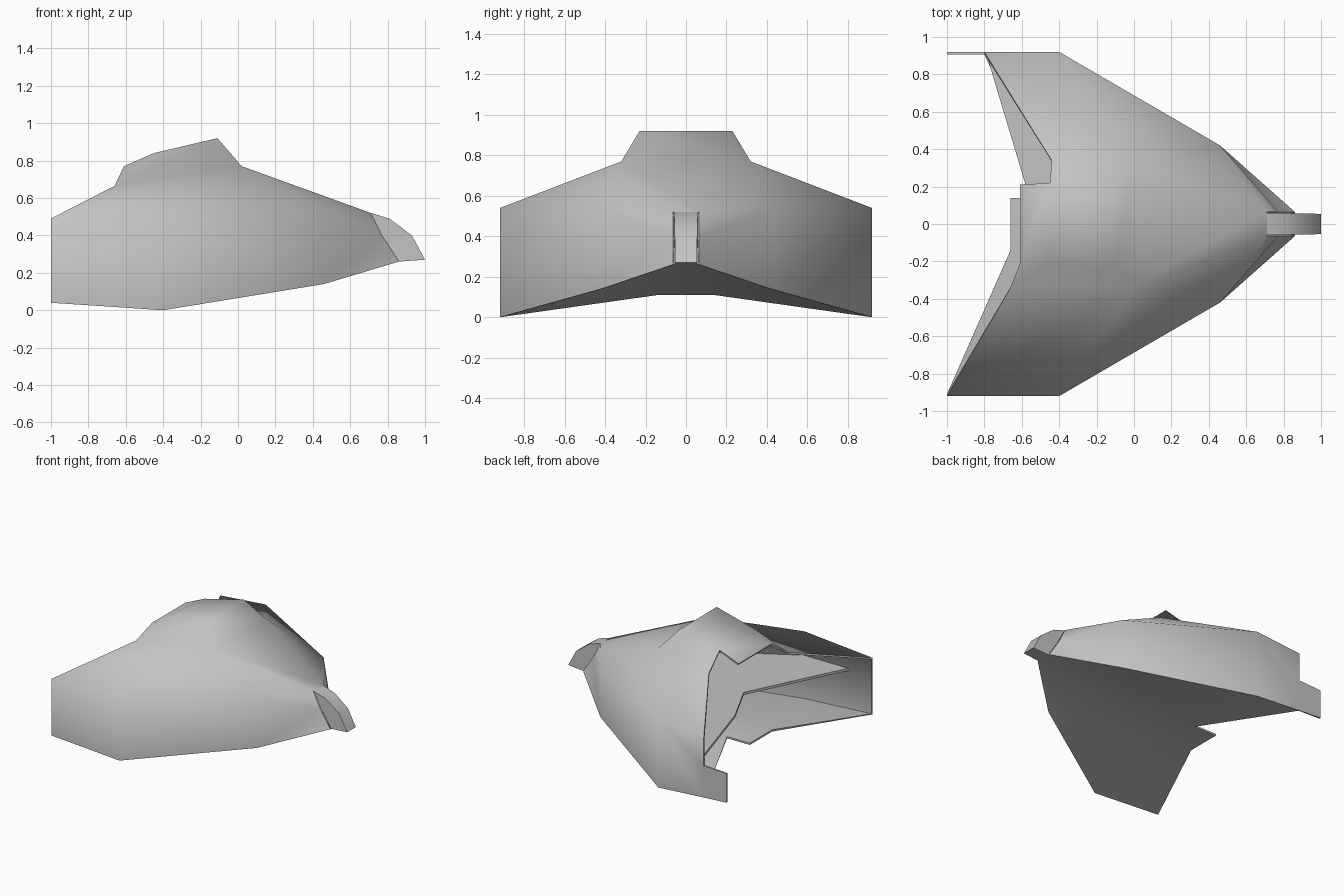
import bpy
import bmesh
from math import radians

cube = bpy.data.objects.get("Cube")
if cube:
    bpy.data.objects.remove(cube, do_unlink=True)

grey = bpy.data.materials.new("hull_grey")
grey.use_nodes = True
colour = (0.55, 0.55, 0.55, 1)
grey.diffuse_color = colour
grey.node_tree.nodes["Principled BSDF"].inputs["Base Color"].default_value = colour


def build(name, faces, thickness=0, offset=-1, angle=80):
    """Weld polygons given by corner points, then thicken and shade them."""
    bm = bmesh.new()
    for corners in faces:
        bm.faces.new([bm.verts.new(p) for p in corners])
    bmesh.ops.remove_doubles(bm, verts=bm.verts, dist=0.0005)
    bmesh.ops.recalc_face_normals(bm, faces=bm.faces)
    count = len(bm.faces)
    mesh = bpy.data.meshes.new(name)
    bm.to_mesh(mesh)
    bm.free()
    mesh.materials.append(grey)
    obj = bpy.data.objects.new(name, mesh)
    bpy.context.collection.objects.link(obj)
    bpy.ops.object.select_all(action="DESELECT")
    obj.select_set(True)
    bpy.context.view_layer.objects.active = obj
    if thickness:
        mod = obj.modifiers.new("thickness", "SOLIDIFY")
        mod.thickness = thickness
        mod.offset = offset
        bpy.ops.object.modifier_apply(modifier=mod.name)
    bpy.ops.object.shade_smooth_by_angle(angle=radians(angle))
    if thickness:
        for face in obj.data.polygons[2 * count:]:
            face.use_smooth = False  # crisp broken edges
    return obj


def side_points(s):
    """Hull points shared by both sides, s is the sign of y."""
    return dict(
        rim_mid=(-0.4, s * 0.92, 0.54), rim_front=(0.46, s * 0.42, 0.54),
        low_mid=(-0.4, s * 0.92, 0), low_front=(0.46, s * 0.42, 0.14),
        nose_top=(0.71, s * 0.065, 0.52), nose_mid=(0.77, s * 0.065, 0.4),
        nose_low=(0.86, s * 0.065, 0.26), shoulder=(0.02, s * 0.32, 0.77),
        peak=(-0.11, s * 0.23, 0.92), ridge=(-0.45, s * 0.22, 0.84),
        tail=(-0.61, s * 0.21, 0.77), keel=(-0.46, s * 0.14, 0.11),
        keel_back=(-0.66, s * 0.14, 0.11), low_back=(-1, s * 0.92, 0.04))


R, L = side_points(-1), side_points(1)
# The rear is broken off differently on each side
R.update(rim_back=(-1, -0.92, 0.49), base=(-0.66, -0.34, 0.665))
L.update(rim_back=(-0.8, 0.92, 0.505), base=(-0.44, 0.34, 0.7))
step, tab, floor_cut = (-0.8, 0.92, 0.28), (-1, 0.92, 0.27), (-0.8, 0.92, 0.027)


def pick(p, names):
    return [p[n] for n in names.split()]


# Roof, side walls and floor of each side
shared = ("rim_back rim_mid shoulder base", "rim_mid rim_front shoulder",
          "rim_front nose_top shoulder", "rim_mid low_mid low_front rim_front",
          "rim_front nose_mid nose_top", "rim_front low_front nose_mid",
          "low_front nose_low nose_mid", "low_mid keel low_front",
          "low_front keel nose_low", "base shoulder peak ridge")
faces = [pick(p, names) for p in (R, L) for names in shared]
faces += [pick(R, "base ridge tail"), pick(R, "rim_back low_back low_mid rim_mid"),
          pick(R, "low_back keel_back keel"), pick(R, "low_back keel low_mid")]
faces += [[L["rim_back"], step, floor_cut, L["low_mid"], L["rim_mid"]],
          [step, tab, L["low_back"], floor_cut],
          [floor_cut, L["keel"], L["low_mid"]]]
# Central strips joining the two sides
for a, b in (("tail", "ridge"), ("ridge", "peak"), ("peak", "shoulder"),
             ("shoulder", "nose_top"), ("keel", "nose_low"), ("keel_back", "keel")):
    faces.append([R[a], R[b], L[b], L[a]])
build("hull_shell", faces, 0.014)

# Interior deck with a ragged rear edge
deck = [(-0.79, -0.91), (-0.41, -0.14), (-0.58, 0.21), (-0.79, 0.91),
        (-0.4, 0.91), (0.45, 0.41), (0.76, 0.06),
        (0.76, -0.06), (0.45, -0.41), (-0.4, -0.91)]
build("inner_deck", [[(x, y, 0.345) for x, y in deck]], 0.02, 0, 30)

# Beak-shaped nose block
profile = [(0.71, 0.52), (0.81, 0.49), (0.93, 0.4), (1, 0.27), (0.86, 0.26), (0.77, 0.4)]


def nose_ring(s):
    return [(x, s * (0.06 - 0.02 * (x - 0.71)), z) for x, z in profile]


left, right = nose_ring(1), nose_ring(-1)
nose = [left, right]
for i in range(len(profile)):
    j = (i + 1) % len(profile)
    nose.append([left[i], left[j], right[j], right[i]])
build("nose_block", nose, angle=40)
